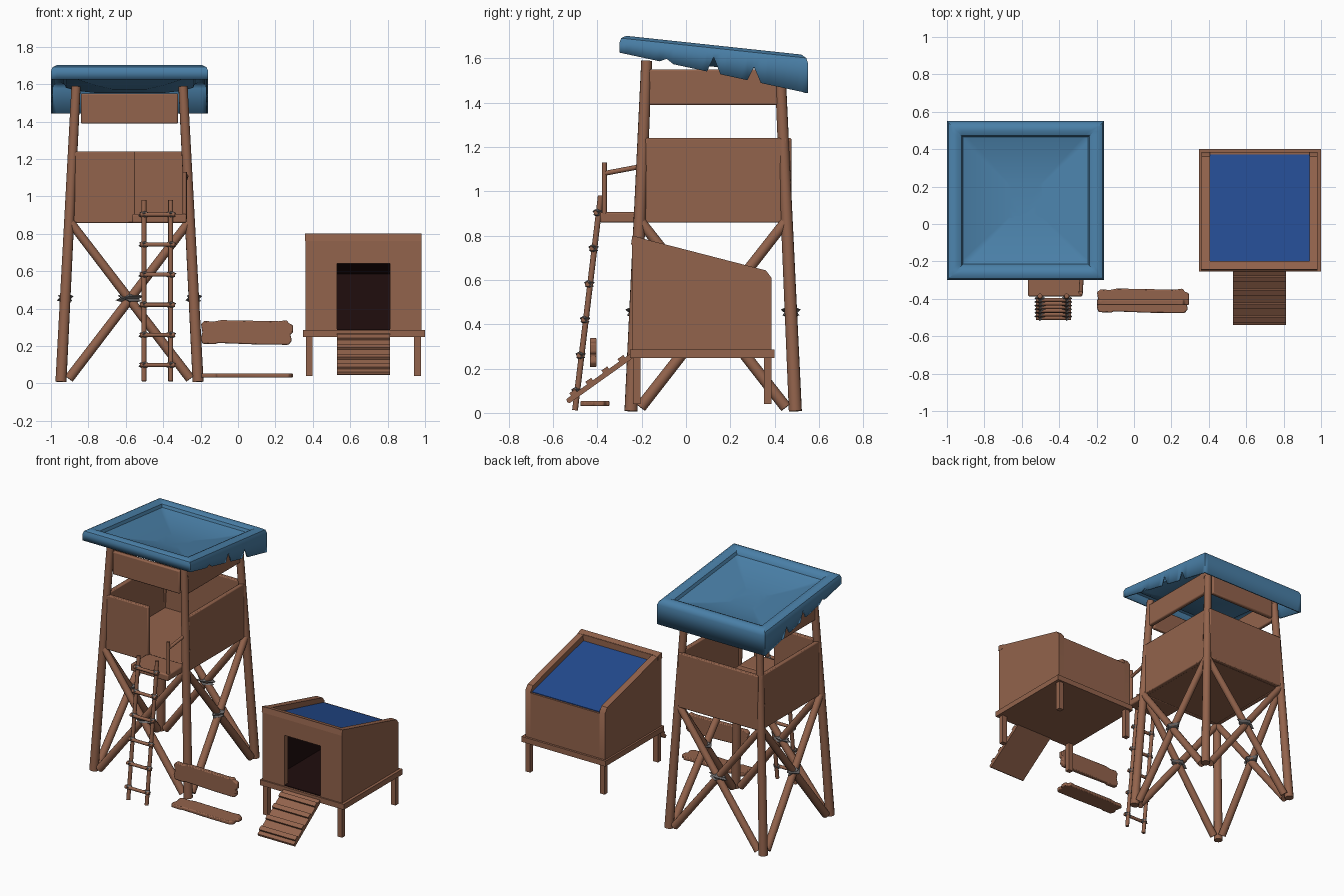
import bpy, bmesh, math
from mathutils import Vector

if "Cube" in bpy.data.objects:
    bpy.data.objects.remove(bpy.data.objects["Cube"])


def material(name, rgb):
    m = bpy.data.materials.new(name)
    m.diffuse_color = (*rgb, 1)
    m.use_nodes = True
    m.node_tree.nodes["Principled BSDF"].inputs["Base Color"].default_value = m.diffuse_color
    return m


WOOD = material("brown_wood", (0.29, 0.125, 0.072))
TARP = material("teal_tarp", (0.068, 0.215, 0.39))
BLUE = material("deep_blue", (0.017, 0.07, 0.28))
ROPE = material("grey_rope", (0.17, 0.16, 0.16))
DARK = material("dark_interior", (0.014, 0.004, 0.004))


def finish(name, bm, mat, bevel=0):
    bmesh.ops.recalc_face_normals(bm, faces=bm.faces)
    me = bpy.data.meshes.new(name)
    bm.to_mesh(me)
    bm.free()
    me.materials.append(mat)
    ob = bpy.data.objects.new(name, me)
    bpy.context.collection.objects.link(ob)
    if bevel:
        b = ob.modifiers.new("bevel", "BEVEL")
        b.width, b.segments = bevel, 2
    return ob


def prism(name, pts, axis, a, b, mat=WOOD, bevel=0):
    """Extrude a 2D outline along an axis between a and b."""
    put = {"x": lambda p, d: (d, p[0], p[1]), "y": lambda p, d: (p[0], d, p[1]),
           "z": lambda p, d: (p[0], p[1], d)}[axis]
    bm = bmesh.new()
    lo = [bm.verts.new(put(p, a)) for p in pts]
    hi = [bm.verts.new(put(p, b)) for p in pts]
    bm.faces.new(lo)
    bm.faces.new(hi)
    for i in range(len(pts)):
        j = (i + 1) % len(pts)
        bm.faces.new((lo[i], lo[j], hi[j], hi[i]))
    return finish(name, bm, mat, bevel)


def box(name, x0, x1, y0, y1, z0, z1, mat=WOOD, bevel=0):
    return prism(name, [(x0, y0), (x1, y0), (x1, y1), (x0, y1)], "z", z0, z1, mat, bevel)


def pole(name, p, q, r, r2=None, mat=WOOD):
    p, q = Vector(p), Vector(q)
    bm = bmesh.new()
    bmesh.ops.create_cone(bm, cap_ends=True, segments=12, radius1=r, radius2=r2 or r,
                          depth=(q - p).length)
    bm.transform((q - p).to_track_quat("Z", "Y").to_matrix().to_4x4())
    bmesh.ops.translate(bm, verts=bm.verts, vec=(p + q) / 2)
    return finish(name, bm, mat)


def tie(name, c, sx, sy, sz):
    """Spiky rope lashing: two crossed flattened diamonds."""
    bm = bmesh.new()
    c = Vector(c)
    for k, tilt in ((1, 0.35), (0.85, -0.45)):
        tips = [(sx * k, 0, sz * tilt), (0, sy * k, sz * tilt),
                (-sx * k, 0, -sz * tilt), (0, -sy * k, sz * tilt)]
        ring = [bm.verts.new(c + Vector(t)) for t in tips]
        ends = [bm.verts.new(c + Vector((0, 0, s * sz))) for s in (1, -1)]
        for i in range(4):
            for e in ends:
                bm.faces.new((ring[i], ring[(i + 1) % 4], e))
    return finish(name, bm, ROPE)


# ---- tower legs: taper toward the top
CX, CY = -0.58, 0.1225


def corner(sx, sy, z):
    t = z / 1.588
    return (CX + sx * (0.367 - 0.081 * t), CY + sy * (0.371 - 0.071 * t), z)


for sx, nx in ((-1, "left"), (1, "right")):
    for sy, ny, top in ((-1, "front", 1.588), (1, "back", 1.51)):
        pole(f"tower_leg_{ny}_{nx}", corner(sx, sy, 0.008), corner(sx, sy, top), 0.03, 0.025)

# ---- cross braces and lashings on all four sides
sides = {"front": ((-1, -1), (1, -1)), "back": ((-1, 1), (1, 1)),
         "left": ((-1, -1), (-1, 1)), "right": ((1, -1), (1, 1))}
for n, (a, b) in sides.items():
    for k, (s, e) in enumerate(((a, b), (b, a))):
        p, q = Vector(corner(*s, 0.025)), Vector(corner(*e, 0.87))
        d = (q - p) * 0.06
        d.z = 0
        pole(f"brace_{n}_{k}", p + d, q, 0.026, 0.023)
    m = (Vector(corner(*a, 0.455)) + Vector(corner(*b, 0.455))) / 2
    fb = n in ("front", "back")
    tie(f"brace_tie_{n}", m, 0.075 if fb else 0.045, 0.045 if fb else 0.075, 0.032)

# ---- cabin walls, floor and porch
box("cabin_floor", -0.885, -0.275, -0.195, 0.445, 0.86, 0.9)
for n, x in (("left", -0.893), ("right", -0.267)):
    box(f"cabin_wall_{n}", x - 0.015, x + 0.015, -0.185, 0.455, 0.858, 1.24, bevel=0.006)
box("cabin_wall_back", -0.89, -0.27, 0.445, 0.475, 0.858, 1.24, bevel=0.006)
box("cabin_wall_front", -0.89, -0.55, -0.215, -0.185, 0.858, 1.24, bevel=0.006)
box("porch", -0.567, -0.275, -0.387, -0.19, 0.858, 0.905, bevel=0.008)
pole("porch_post", (-0.285, -0.368, 0.88), (-0.285, -0.368, 1.13), 0.011)
pole("porch_rail", (-0.285, -0.37, 1.08), (-0.275, -0.2, 1.112), 0.011)

# ---- upper boards under the roof
for n, y in (("front", -0.18), ("back", 0.43)):
    box(f"upper_board_{n}", -0.84, -0.32, y - 0.015, y + 0.015, 1.388, 1.55, bevel=0.008)
for n, x in (("left", -0.873), ("right", -0.287)):
    box(f"upper_board_{n}", x - 0.015, x + 0.015, -0.175, 0.435, 1.388, 1.55, bevel=0.008)

# ---- tarp roof: square loops with a rounded rim, a sagging middle and a torn skirt
N = 28
NOTCH = {7: 0.085, 14: 0.055, 20: 0.08}


def perimeter(inset, drop=None):
    pts = []
    hx, hy = 0.42 - inset, 0.425 - inset
    for side in range(4):
        for i in range(N):
            t = i / N
            u, v = [(2 * t - 1, -1), (1, 2 * t - 1), (1 - 2 * t, 1), (-1, 1 - 2 * t)][side]
            y = 0.125 + v * hy
            d = drop
            if d is None:
                d = 0.08 + 0.092 * (v + 1) / 2
                row = round((v + 1) / 2 * N)
                if side in (1, 3):
                    d = NOTCH.get(row, d)
            pts.append((CX + u * hx, y, 1.705 - 0.107 * (y + 0.3) - d))
    return pts


bm = bmesh.new()
profile = [(0, None), (0, 0.035), (0.008, 0.014), (0.03, 0.001), (0.055, 0.003),
           (0.078, 0.016), (0.086, 0.036), (0.14, 0.055), (0.23, 0.075), (0.33, 0.088)]
loops = [[bm.verts.new(p) for p in perimeter(*pr)] for pr in profile]
for a, b in zip(loops, loops[1:]):
    for i in range(4 * N):
        j = (i + 1) % (4 * N)
        bm.faces.new((a[i], a[j], b[j], b[i]))
bm.faces.new(loops[-1])
roof = finish("tarp_roof", bm, TARP)
sol = roof.modifiers.new("thickness", "SOLIDIFY")
sol.thickness, sol.offset = 0.01, -1

# ---- ladder
def ladder_y(z):
    return -0.502 + 0.12 * z


for n, x in (("left", -0.503), ("right", -0.36)):
    pole(f"ladder_stile_{n}", (x, ladder_y(0.012), 0.012), (x, ladder_y(0.98), 0.98), 0.013)
for i in range(6):
    z = 0.098 + 0.161 * i
    y = ladder_y(z) - 0.012
    pole(f"ladder_rung_{i}", (-0.525, y, z), (-0.338, y, z), 0.011)
    for n, x in (("left", -0.503), ("right", -0.36)):
        tie(f"ladder_tie_{n}_{i}", (x, y + 0.008, z), 0.03, 0.024, 0.022)

# ---- two loose planks with chipped edges
outline = [(-0.19, -0.06), (-0.12, -0.063), (-0.11, -0.056), (0.1, -0.064), (0.27, -0.066),
           (0.288, -0.045), (0.28, -0.01), (0.294, 0.0), (0.294, 0.04), (0.27, 0.05),
           (0.262, 0.066), (0.22, 0.06), (-0.09, 0.066), (-0.13, 0.058), (-0.18, 0.062),
           (-0.198, 0.045), (-0.19, 0.0), (-0.2, -0.03)]
prism("plank_upright", [(x, z + 0.272) for x, z in outline], "y", -0.434, -0.403, bevel=0.007)
prism("plank_flat", [(x, y - 0.411) for x, y in outline], "z", 0.03, 0.054, bevel=0.007)

# ---- hutch: base, legs, walls
box("hutch_base", 0.347, 1.0, -0.253, 0.4, 0.247, 0.285)
for n, x in (("left", 0.363), ("right", 0.942)):
    for m, y in (("front", -0.24), ("back", 0.352)):
        box(f"hutch_leg_{m}_{n}", x, x + 0.036, y, y + 0.034, 0.04, 0.25)
side = [(-0.243, 0.28), (0.385, 0.28), (0.385, 0.61), (0.36, 0.643), (-0.19, 0.785), (-0.243, 0.797)]
prism("hutch_side_left", side, "x", 0.36, 0.405)
prism("hutch_side_right", side, "x", 0.938, 0.98)
box("hutch_back", 0.405, 0.938, 0.355, 0.385, 0.28, 0.6)
for n, x0, x1, z0, z1 in (("left", 0.4, 0.53, 0.28, 0.79), ("right", 0.813, 0.942, 0.28, 0.79),
                          ("top", 0.53, 0.813, 0.642, 0.79)):
    box(f"hutch_front_{n}", x0, x1, -0.243, -0.2, z0, z1)
prism("hutch_front_beam", [(-0.248, 0.76), (-0.198, 0.76), (-0.198, 0.788), (-0.242, 0.8)],
      "x", 0.358, 0.982)
# hutch sloped blue roof panel
prism("hutch_roof_panel", [(-0.2, 0.725), (0.372, 0.585), (0.372, 0.605), (-0.2, 0.745)],
      "x", 0.405, 0.938, BLUE)
# dark lining plates inside the hutch
room = [(-0.198, 0.288), (0.352, 0.288), (0.352, 0.586), (-0.198, 0.721)]
prism("lining_left", room, "x", 0.406, 0.411, DARK)
prism("lining_right", room, "x", 0.932, 0.937, DARK)
box("lining_back", 0.411, 0.932, 0.348, 0.354, 0.288, 0.586, DARK)
box("lining_floor", 0.411, 0.932, -0.24, 0.348, 0.286, 0.291, DARK)
prism("lining_ceiling", [(-0.198, 0.718), (0.352, 0.583), (0.352, 0.588), (-0.198, 0.723)],
      "x", 0.411, 0.932, DARK)

# ---- ramp with cleats
prism("ramp", [(-0.535, 0.048), (-0.525, 0.044), (-0.24, 0.247), (-0.25, 0.268), (-0.54, 0.062)],
      "x", 0.53, 0.813)
for i in range(4):
    t = 0.12 + 0.25 * i
    y, z = -0.54 + 0.29 * t, 0.062 + 0.206 * t
    prism(f"ramp_cleat_{i}", [(y - 0.013, z - 0.011), (y + 0.013, z + 0.008),
                              (y + 0.005, z + 0.02), (y - 0.021, z + 0.002)], "x", 0.53, 0.813)

# ---- smooth shading with sharp edges kept
for ob in bpy.data.objects:
    ob.select_set(True)
bpy.context.view_layer.objects.active = roof
bpy.ops.object.shade_smooth_by_angle(angle=math.radians(38))
